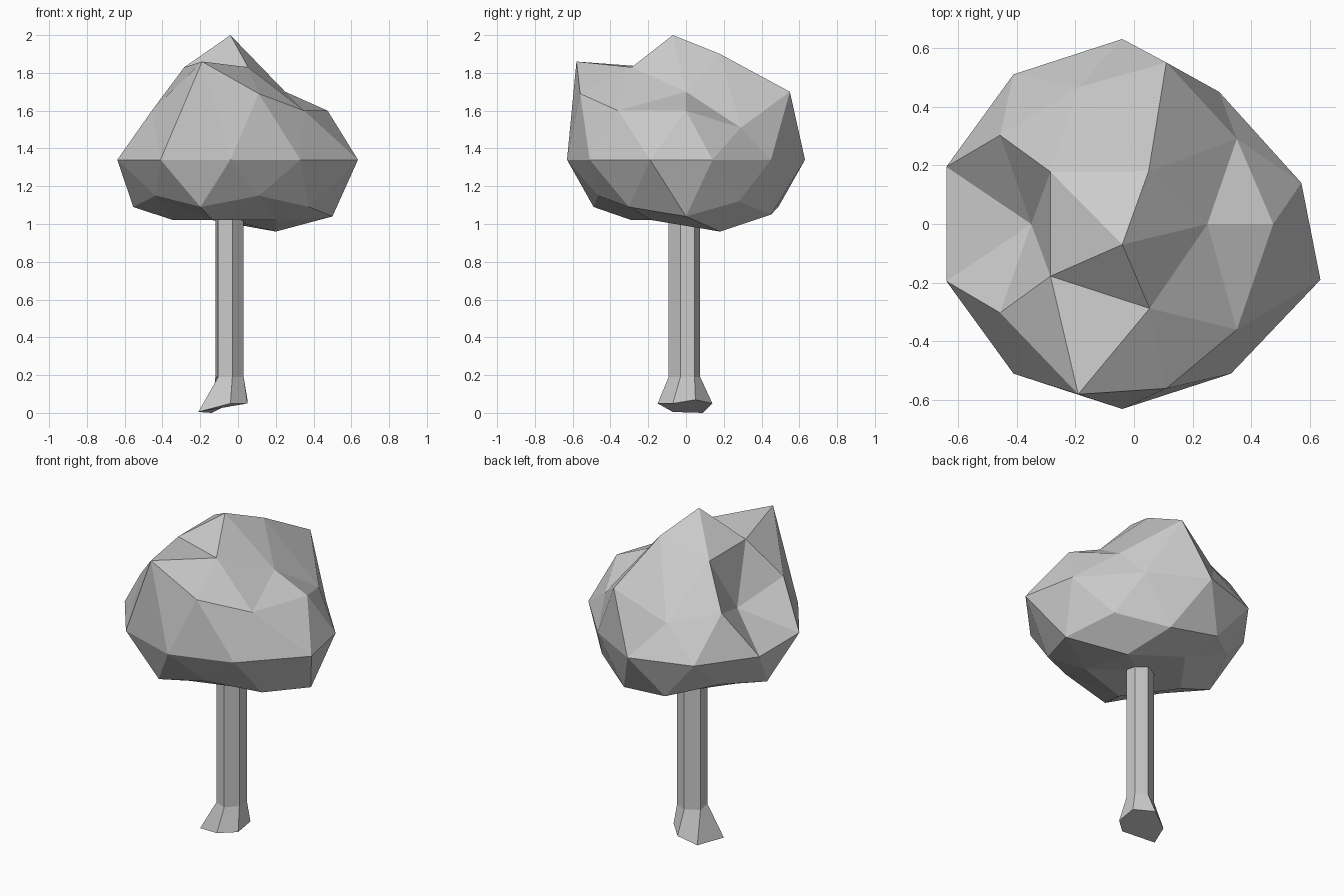
import bpy, bmesh
from mathutils import Vector

if "Cube" in bpy.data.objects:
    bpy.data.objects.remove(bpy.data.objects["Cube"])


def finish(bm, name):
    bmesh.ops.recalc_face_normals(bm, faces=bm.faces[:])
    me = bpy.data.meshes.new(name)
    bm.to_mesh(me)
    bm.free()
    ob = bpy.data.objects.new(name, me)
    bpy.context.collection.objects.link(ob)
    return ob


# Crown: icosphere re-levelled in height, then a few corners pulled or dented
LEVELS = [(1, 1.92), (.851, 1.83), (.526, 1.53), (.447, 1.60), (0, 1.34),
          (-.447, 1.09), (-.526, 1.15), (-.851, 1.02), (-1, 1.02)]
PULLS = [(-.04, -.07, 2.0), (.05, .18, 1.90), (.25, 0, 1.70),      # top
         (-.19, -.58, 1.86), (.11, -.56, 1.69), (.35, -.36, 1.60),  # front bulge
         (.11, .55, 1.70), (.35, .29, 1.51), (-.35, 0, 1.49),       # back, left dent
         (.57, .14, 1.34), (.635, -.19, 1.34), (.29, .45, 1.34),    # rim
         (.50, 0, 1.04), (.20, .18, .96), (.11, .45, 1.05), (.38, .28, 1.12)]

bm = bmesh.new()
bmesh.ops.create_icosphere(bm, subdivisions=2, radius=1)
for v in bm.verts:
    z = min(LEVELS, key=lambda l: abs(l[0] - v.co.z))[1]
    r = .63 if abs(v.co.z) < .1 else .575
    v.co = Vector((r * v.co.x - .04, r * v.co.y, z))
rest = {v: v.co.copy() for v in bm.verts}
for p in map(Vector, PULLS):
    min(rest, key=lambda v: (rest[v] - p).length).co = p
finish(bm, "crown")

# Trunk: six-sided shaft with a flared, tilted foot
FOOT = [(-.21, -.07, .005), (-.04, -.15, .05), (.05, -.07, .05),
        (.05, .05, .07), (-.04, .14, .05), (-.14, .09, 0)]
SHAFT = [(-.105, -.06), (-.03, -.092), (.03, -.03),
         (.03, .045), (-.04, .075), (-.12, .03)]
bm = bmesh.new()
rings = [[bm.verts.new(p) for p in FOOT]]
for z in (.19, 1.05):
    rings.append([bm.verts.new((x, y, z)) for x, y in SHAFT])
for a, b in zip(rings, rings[1:]):
    for i in range(6):
        j = (i + 1) % 6
        bm.faces.new((a[i], a[j], b[j], b[i]))
bm.faces.new(rings[0][::-1])
bm.faces.new(rings[-1])
finish(bm, "trunk")
